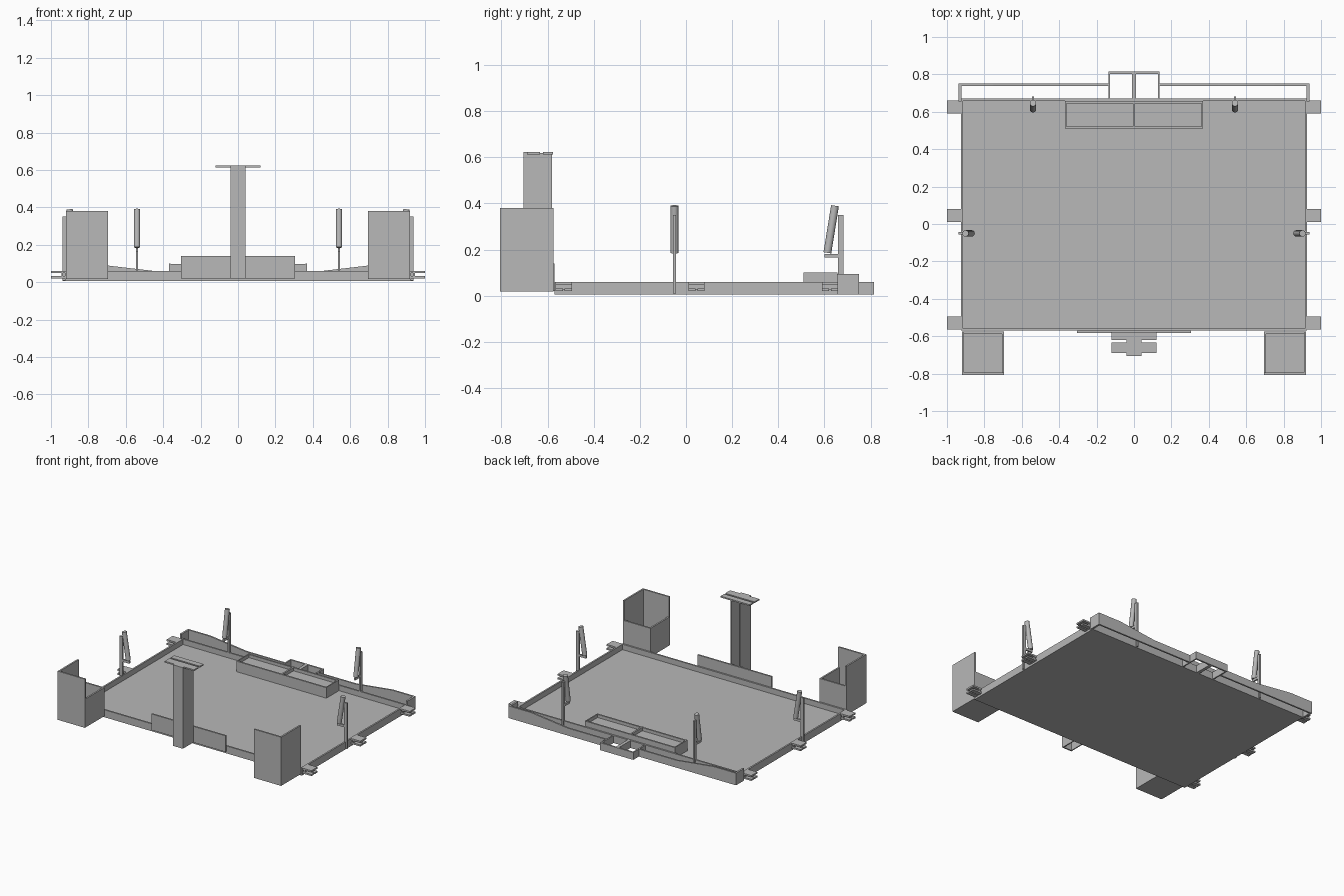
import bpy, bmesh
from mathutils import Vector, Matrix

cube = bpy.data.objects.get("Cube")
if cube:
    bpy.data.objects.remove(cube, do_unlink=True)

grey = bpy.data.materials.new("plain grey")
grey.use_nodes = True
grey.diffuse_color = (0.48, 0.48, 0.48, 1)
grey.node_tree.nodes["Principled BSDF"].inputs["Base Color"].default_value = (0.48, 0.48, 0.48, 1)


def finish(name, bm):
    bmesh.ops.recalc_face_normals(bm, faces=bm.faces)
    mesh = bpy.data.meshes.new(name)
    bm.to_mesh(mesh)
    bm.free()
    mesh.materials.append(grey)
    obj = bpy.data.objects.new(name, mesh)
    bpy.context.collection.objects.link(obj)
    return obj


def add_box(bm, x0, x1, y0, y1, z0, z1):
    size = Matrix.Diagonal((x1 - x0, y1 - y0, z1 - z0, 1))
    mid = Vector((x0 + x1, y0 + y1, z0 + z1)) / 2
    bmesh.ops.create_cube(bm, size=1, matrix=Matrix.Translation(mid) @ size)


def boxes(name, *spans):
    bm = bmesh.new()
    for s in spans:
        add_box(bm, *s)
    return finish(name, bm)


def prism(name, profile, y0, y1):
    """Extrude an x-z outline along y."""
    bm = bmesh.new()
    face = bm.faces.new([bm.verts.new((x, y0, z)) for x, z in profile])
    new = bmesh.ops.extrude_face_region(bm, geom=[face])["geom"]
    bmesh.ops.translate(bm, vec=(0, y1 - y0, 0),
                        verts=[v for v in new if isinstance(v, bmesh.types.BMVert)])
    return finish(name, bm)


def mirrored(side, x0, x1):
    return (x0, x1) if side > 0 else (-x1, -x0)


# Floor tray with a thin rim
T = 0.012
boxes("floor_tray",
      (-0.92, 0.92, -0.565, 0.67, 0.005, 0.02),
      (-0.925, 0.925, -0.57, -0.57 + T, 0.005, 0.06),
      (-0.925, 0.925, 0.67 - T, 0.67, 0.005, 0.06),
      (-0.925, -0.925 + T, -0.57, 0.67, 0.005, 0.06),
      (0.925 - T, 0.925, -0.57, 0.67, 0.005, 0.06))

# Back bumper, rising towards both ends
for side, label in ((1, "left"), (-1, "right")):
    outline = [(0.13, 0.005), (0.935, 0.005), (0.935, 0.095), (0.75, 0.095), (0.45, 0.06), (0.13, 0.06)]
    prism("back_bumper_" + label, [(side * x, z) for x, z in outline], 0.738, 0.75)
    boxes("bumper_return_" + label, (*mirrored(side, 0.923, 0.937), 0.655, 0.75, 0.005, 0.095))

# Open frame at the middle of the back
boxes("back_frame",
      (-0.137, 0.137, 0.803, 0.815, 0.005, 0.06),
      (-0.137, -0.127, 0.67, 0.815, 0.005, 0.06),
      (0.127, 0.137, 0.67, 0.815, 0.005, 0.06),
      (-0.012, 0.012, 0.67, 0.805, 0.005, 0.06))

# Two-part trough inside the back rim
boxes("trough",
      (-0.37, 0.37, 0.51, 0.655, 0.02, 0.075),
      (-0.37, 0.37, 0.51, 0.522, 0.02, 0.098),
      (-0.37, 0.37, 0.645, 0.657, 0.02, 0.098),
      (-0.37, -0.362, 0.51, 0.657, 0.02, 0.1),
      (0.362, 0.37, 0.51, 0.657, 0.02, 0.1),
      (-0.006, 0.006, 0.51, 0.657, 0.02, 0.1))

# Front panel, channel column and its slotted top
boxes("front_panel", (-0.305, 0.305, -0.582, -0.57, 0.02, 0.14))
boxes("column",
      (-0.04, 0.04, -0.705, -0.695, 0.02, 0.62),
      (-0.04, -0.032, -0.705, -0.58, 0.02, 0.615),
      (0.032, 0.04, -0.705, -0.58, 0.02, 0.615))
boxes("column_top",
      (-0.12, 0.12, -0.62, -0.577, 0.613, 0.623),
      (-0.12, 0.12, -0.69, -0.633, 0.613, 0.623),
      (-0.04, 0.04, -0.705, -0.69, 0.613, 0.623),
      (-0.04, 0.04, -0.633, -0.62, 0.61, 0.618))

# Corner bins with high outer walls and low inner walls
for side, label in ((1, "left"), (-1, "right")):
    span = lambda a, b: mirrored(side, a, b)
    boxes("bin_" + label,
          (*span(0.695, 0.92), -0.807, -0.575, 0.018, 0.03),
          (*span(0.695, 0.92), -0.807, -0.795, 0.018, 0.38),
          (*span(0.908, 0.92), -0.807, -0.575, 0.018, 0.38),
          (*span(0.695, 0.707), -0.807, -0.575, 0.018, 0.23),
          (*span(0.695, 0.92), -0.587, -0.575, 0.018, 0.23))

# Side clips: a top plate on two feet
for side, label in ((1, "left"), (-1, "right")):
    for i, y in enumerate((-0.53, 0.045, 0.625)):
        x = mirrored(side, 0.92, 1.0)
        web = mirrored(side, 0.935, 0.945)
        boxes(f"clip_{label}_{i + 1}",
              (*x, y - 0.035, y + 0.035, 0.048, 0.06),
              (*x, y - 0.035, y - 0.004, 0.02, 0.032),
              (*x, y + 0.004, y + 0.035, 0.02, 0.032),
              (*web, y - 0.035, y + 0.035, 0.025, 0.055))


# Posts with leaning rods; built facing +y and then turned into place
def rod_post(name, x, y, turn):
    bm = bmesh.new()
    add_box(bm, -0.006, 0.006, -0.012, 0.012, 0.01, 0.35)
    add_box(bm, -0.006, 0.006, -0.07, 0, 0.165, 0.182)
    low, high = Vector((0, -0.057, 0.186)), Vector((0, -0.024, 0.39))
    axis = high - low
    spin = axis.to_track_quat('Z', 'Y').to_matrix().to_4x4()
    bmesh.ops.create_cone(bm, cap_ends=True, segments=16, radius1=0.017, radius2=0.017,
                          depth=axis.length, matrix=Matrix.Translation((low + high) / 2) @ spin)
    obj = finish(name, bm)
    obj.location = (x, y, 0)
    obj.rotation_euler.z = turn
    bpy.context.view_layer.objects.active = obj
    obj.select_set(True)
    bpy.ops.object.shade_smooth_by_angle()
    obj.select_set(False)


QUARTER = 1.5708
rod_post("back_post_left", 0.54, 0.67, 0)
rod_post("back_post_right", -0.54, 0.67, 0)
rod_post("side_post_left", 0.925, -0.05, -QUARTER)
rod_post("side_post_right", -0.925, -0.05, QUARTER)
